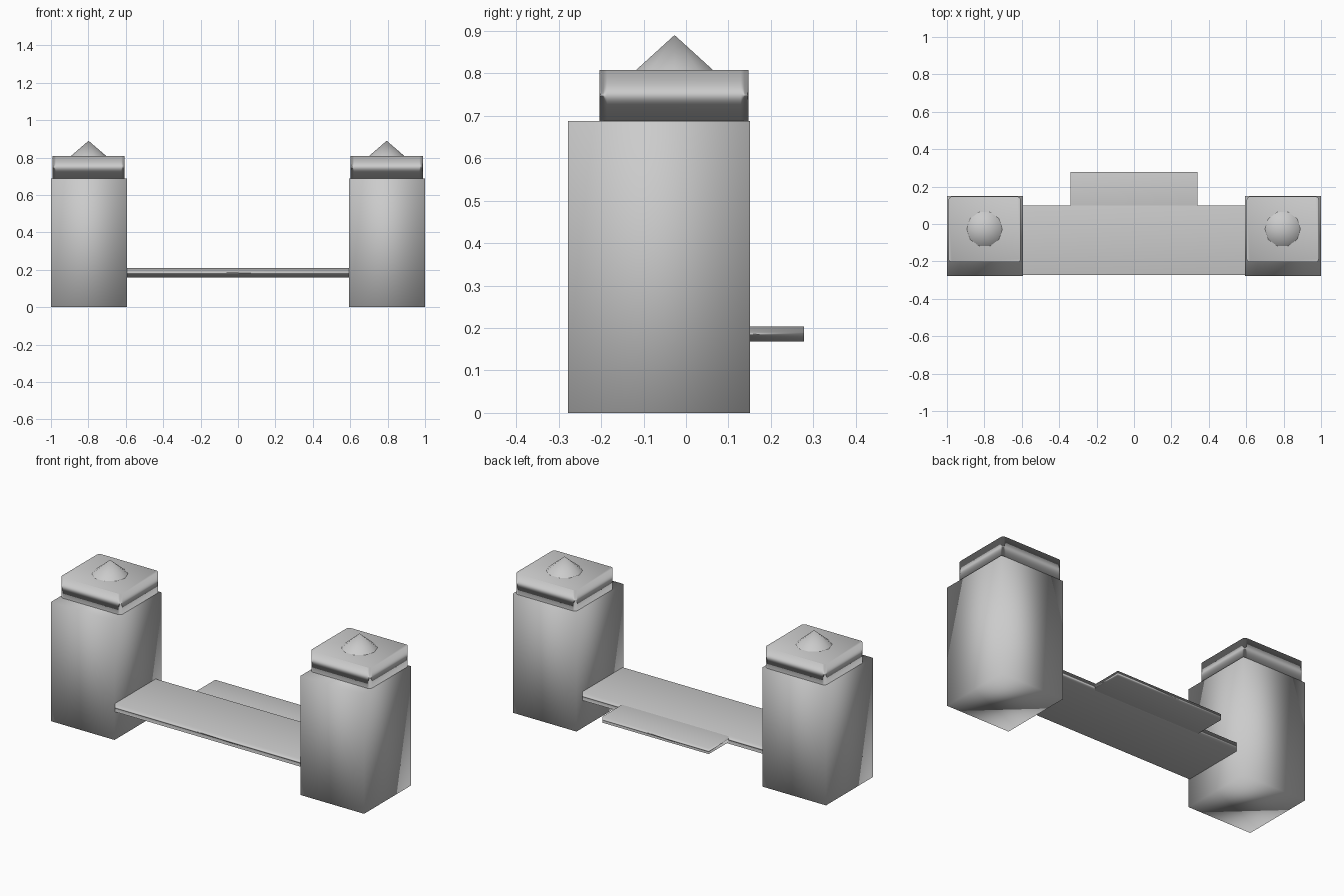
import bpy
import math

cube = bpy.data.objects.get("Cube")
if cube:
    bpy.data.objects.remove(cube, do_unlink=True)

# Single stone grey for everything
grey = bpy.data.materials.new("stone_grey")
grey.use_nodes = True
colour = (0.6, 0.6, 0.6, 1)
grey.diffuse_color = colour
grey.node_tree.nodes["Principled BSDF"].inputs["Base Color"].default_value = colour


def soften(obj):
    """Smooth shading with normals weighted by face area."""
    obj.data.materials.append(grey)
    for poly in obj.data.polygons:
        poly.use_smooth = True
    mod = obj.modifiers.new("weighted_normals", 'WEIGHTED_NORMAL')
    mod.mode = 'FACE_AREA'
    mod.keep_sharp = False


def box(name, xs, ys, zs, corner=0):
    """Box between limits, with optionally rounded vertical edges."""
    centre = [(a + b) / 2 for a, b in (xs, ys, zs)]
    size = [b - a for a, b in (xs, ys, zs)]
    bpy.ops.mesh.primitive_cube_add(size=1, location=centre)
    obj = bpy.context.object
    obj.name = name
    for v in obj.data.vertices:
        v.co = [c * s for c, s in zip(v.co, size)]
    if corner:
        weights = obj.data.attributes.new("bevel_weight_edge", 'FLOAT', 'EDGE')
        for e in obj.data.edges:
            a, b = (obj.data.vertices[i].co for i in e.vertices)
            weights.data[e.index].value = float(abs(a.z - b.z) > 0.01)
        bevel = obj.modifiers.new("rounded_corners", 'BEVEL')
        bevel.limit_method = 'WEIGHT'
        bevel.width = corner
        bevel.segments = 3
    soften(obj)
    return obj


# Two end towers, each with a cap block and a pointed finial
for side, x in (("right", -0.797), ("left", 0.797)):
    box(side + "_tower", (x - 0.203, x + 0.203), (-0.278, 0.151), (0, 0.688))
    cx = x - 0.002
    box(side + "_cap", (cx - 0.193, cx + 0.193), (-0.204, 0.147),
        (0.688, 0.808), corner=0.018)
    bpy.ops.mesh.primitive_cone_add(vertices=10, radius1=0.095, depth=0.082,
                                    location=(cx, -0.027, 0.849),
                                    rotation=(0, 0, math.pi / 2))
    finial = bpy.context.object
    finial.name = side + "_finial"
    finial.data.materials.append(grey)
    bpy.ops.object.shade_smooth_by_angle(angle=math.radians(60))

# Walkway between the towers and the ledge behind it
box("walkway", (-0.6, 0.6), (-0.272, 0.098), (0.16, 0.209))
box("back_ledge", (-0.34, 0.34), (0.05, 0.278), (0.168, 0.203))
